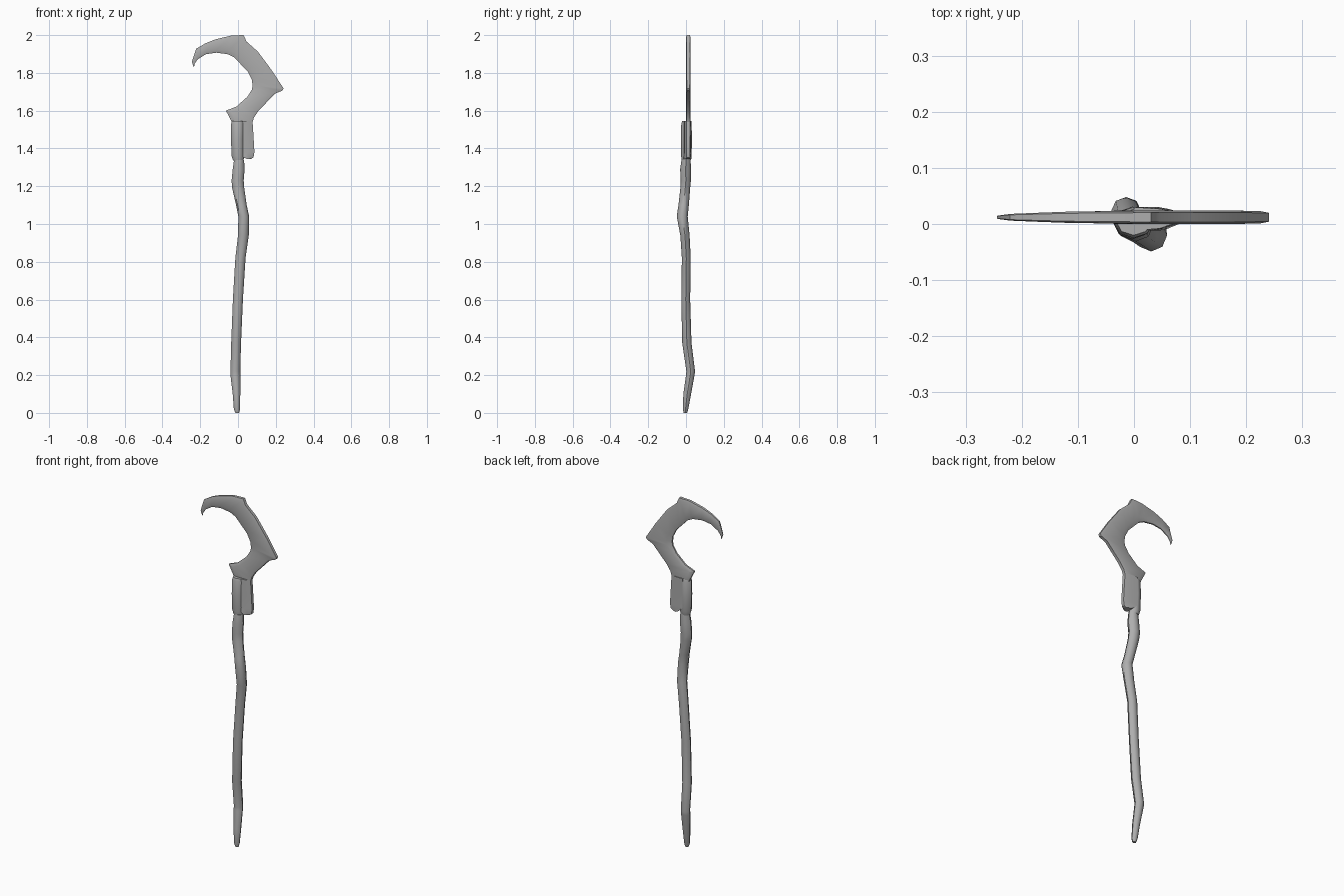
import bpy, bmesh
from math import cos, sin, pi

# Dark grey finish shared by all parts
grey = bpy.data.materials.new("dark_grey")
grey.diffuse_color = (0.42, 0.42, 0.42, 1)


def loft(name, rings, angle):
    """Skin a stack of equal-sized rings and cap both ends."""
    bm = bmesh.new()
    loops = [[bm.verts.new(p) for p in ring] for ring in rings]
    n = len(loops[0])
    for a, b in zip(loops, loops[1:]):
        for i in range(n):
            j = (i + 1) % n
            bm.faces.new((a[i], a[j], b[j], b[i]))
    bm.faces.new(loops[0])
    bm.faces.new(loops[-1])
    bmesh.ops.recalc_face_normals(bm, faces=bm.faces)
    mesh = bpy.data.meshes.new(name)
    bm.to_mesh(mesh)
    bm.free()
    mesh.materials.append(grey)
    obj = bpy.data.objects.new(name, mesh)
    bpy.context.collection.objects.link(obj)
    bpy.context.view_layer.objects.active = obj
    obj.select_set(True)
    bpy.ops.object.shade_smooth_by_angle(angle=angle)
    obj.select_set(False)
    return obj


def oval(z, x0, x1, y0, y1, sides=8):
    """Horizontal ring filling the given x and y extents."""
    cx, cy, rx, ry = (x0 + x1) / 2, (y0 + y1) / 2, (x1 - x0) / 2, (y1 - y0) / 2
    return [(cx + rx * cos(2 * pi * i / sides), cy + ry * sin(2 * pi * i / sides), z)
            for i in range(sides)]


# Gnarled wooden shaft: z, then x and y extents
shaft = [
    (0.00, -0.014, 0.006, -0.012, 0.006),
    (0.02, -0.022, 0.011, -0.017, 0.012),
    (0.10, -0.028, 0.012, -0.014, 0.027),
    (0.20, -0.040, 0.012, 0.000, 0.045),
    (0.22, -0.040, 0.012, 0.002, 0.048),
    (0.37, -0.036, 0.016, -0.020, 0.029),
    (0.60, -0.027, 0.026, -0.025, 0.022),
    (0.82, -0.014, 0.040, -0.022, 0.025),
    (0.94, 0.000, 0.057, -0.030, 0.019),
    (1.04, 0.002, 0.059, -0.049, 0.009),
    (1.10, -0.010, 0.046, -0.040, 0.015),
    (1.19, -0.031, 0.033, -0.030, 0.022),
    (1.23, -0.034, 0.030, -0.028, 0.026),
    (1.29, -0.028, 0.035, -0.031, 0.027),
    (1.34, -0.021, 0.032, -0.024, 0.024),
]
loft("shaft", [oval(*row) for row in shaft], 0.8)

# Thicker socket that holds the blade
socket = [(1.335, -0.026, 0.028, -0.022, 0.024), (1.36, -0.034, 0.034, -0.026, 0.030),
          (1.45, -0.037, 0.032, -0.027, 0.031), (1.53, -0.036, 0.034, -0.025, 0.030),
          (1.545, -0.031, 0.030, -0.020, 0.026)]
loft("socket", [oval(*row) for row in socket], 0.8)

# Flat side plate running down beside the socket
plate = [(1.345, 0.045, 0.070), (1.352, 0.030, 0.082), (1.38, 0.0, 0.087),
         (1.45, 0.0, 0.083), (1.545, 0.0, 0.077)]
loft("side_plate", [[(a, -0.012, z), (a + (b - a) * 0.6, -0.008, z), (b, 0.003, z),
                     (b, 0.021, z), (a + (b - a) * 0.6, 0.027, z), (a, 0.030, z)]
                    for z, a, b in plate], 0.7)

# Hooked blade: outer x z, inner x z, half thickness, from hook tip to root
blade = [
    (-0.236, 1.832, -0.233, 1.831, 0.001),
    (-0.244, 1.860, -0.229, 1.850, 0.003),
    (-0.221, 1.928, -0.212, 1.873, 0.006),
    (-0.172, 1.957, -0.170, 1.899, 0.008),
    (-0.118, 1.978, -0.115, 1.907, 0.010),
    (-0.034, 1.998, -0.055, 1.899, 0.011),
    (0.030, 2.000, -0.020, 1.882, 0.012),
    (0.045, 1.966, 0.018, 1.842, 0.012),
    (0.105, 1.913, 0.052, 1.807, 0.012),
    (0.180, 1.812, 0.073, 1.765, 0.012),
    (0.241, 1.718, 0.077, 1.735, 0.011),
    (0.235, 1.706, 0.074, 1.712, 0.011),
    (0.195, 1.690, 0.050, 1.674, 0.012),
    (0.107, 1.597, -0.008, 1.622, 0.012),
    (0.085, 1.565, -0.064, 1.600, 0.012),
    (0.078, 1.543, -0.034, 1.543, 0.012),
    (0.070, 1.520, -0.025, 1.520, 0.012),
]
section = [(0, 0.7), (0.1, 1), (0.8, 1), (1, 0.4),
           (1, -0.4), (0.8, -1), (0.1, -1), (0, -0.7)]
loft("blade", [[(ox + (ix - ox) * t, 0.012 + h * s, oz + (iz - oz) * t) for t, s in section]
               for ox, oz, ix, iz, h in blade], 0.5)
